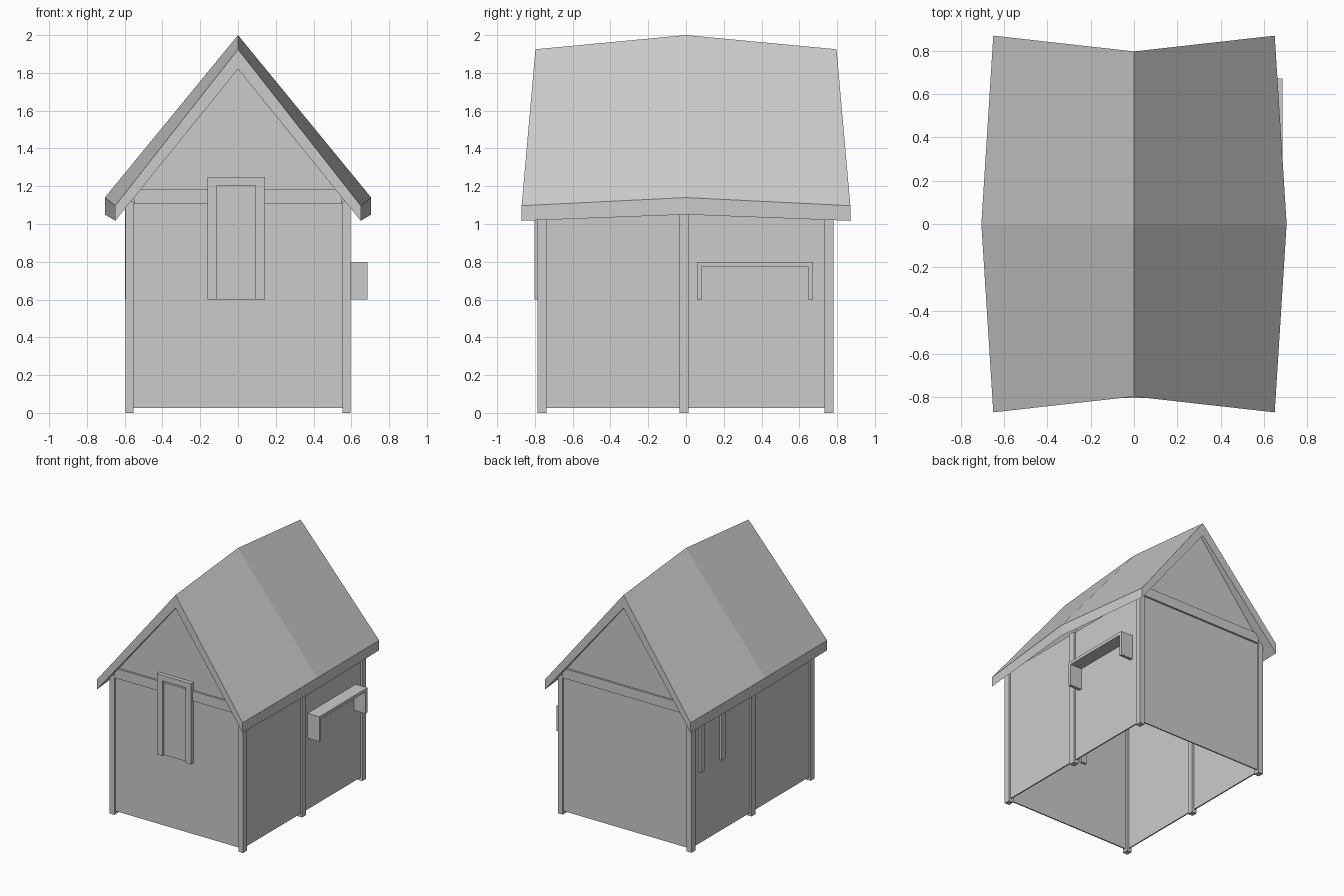
import bpy, bmesh

if "Cube" in bpy.data.objects:
    bpy.data.objects.remove(bpy.data.objects["Cube"])


def mesh_object(name, verts, faces):
    mesh = bpy.data.meshes.new(name)
    mesh.from_pydata(verts, [], faces)
    bm = bmesh.new()
    bm.from_mesh(mesh)
    bmesh.ops.recalc_face_normals(bm, faces=bm.faces)
    bm.to_mesh(mesh)
    bm.free()
    obj = bpy.data.objects.new(name, mesh)
    bpy.context.collection.objects.link(obj)
    return obj


def loft(name, rings):
    """Skin closed rings of equal length and cap both ends."""
    n = len(rings[0])
    faces = [tuple(range(n)), tuple(range((len(rings) - 1) * n, len(rings) * n))]
    for r in range(len(rings) - 1):
        for i in range(n):
            j = (i + 1) % n
            faces.append((r * n + i, r * n + j, (r + 1) * n + j, (r + 1) * n + i))
    return mesh_object(name, [v for ring in rings for v in ring], faces)


def box(name, x0, x1, y0, y1, z0, z1):
    return loft(name, [[(x, y0, z0), (x, y1, z0), (x, y1, z1), (x, y0, z1)] for x in (x0, x1)])


def arch(a0, a1, z0, z1, side, top):
    """Outline of an upside-down U frame."""
    return [(a0, z0), (a0, z1), (a1, z1), (a1, z0), (a1 - side, z0),
            (a1 - side, z1 - top), (a0 + side, z1 - top), (a0 + side, z0)]


# Roof: bowed in length, with flared eaves
def roof_ring(s, ridge, under, ex, etop, ebot):
    ry, ey = 0.797 * s, 0.87 * s
    return [(0, ry, ridge), (ex, ey, etop), (ex, ey, ebot),
            (0, ry, under), (-ex, ey, ebot), (-ex, ey, etop)]


end = (1.925, 1.82, 0.65, 1.097, 1.017)
loft("roof", [roof_ring(-1, *end),
              roof_ring(0, 2.0, 1.895, 0.705, 1.14, 1.05),
              roof_ring(1, *end)])

# Walls, gable ends and cross beams (open underneath)
for s, label in ((-1, "front"), (1, "back")):
    outline = [(-0.58, 0.025), (0.58, 0.025), (0.58, 1.12), (0, 1.85), (-0.58, 1.12)]
    loft(label + "_wall", [[(x, y * s, z) for x, z in outline] for y in (0.76, 0.77)])
    y0, y1 = sorted((0.755 * s, 0.785 * s))
    box(label + "_beam", -0.55, 0.55, y0, y1, 1.105, 1.185)

# Side walls and posts
for s, label in ((-1, "left"), (1, "right")):
    x0, x1 = sorted((0.57 * s, 0.58 * s))
    box(label + "_wall", x0, x1, -0.765, 0.765, 0.025, 1.12)
    x0, x1 = sorted((0.553 * s, 0.596 * s))
    for part, y in (("front", -0.762), ("middle", -0.01), ("back", 0.757)):
        box(f"{label}_{part}_post", x0, x1, y - 0.024, y + 0.024, 0, 1.12)

# Front window frame and panel
loft("front_window_frame", [[(a, y, z) for a, z in arch(-0.162, 0.143, 0.6, 1.25, 0.05, 0.045)]
                            for y in (-0.803, -0.74)])
box("front_window_panel", -0.112, 0.093, -0.782, -0.76, 0.6, 1.205)

# Left window frame, its top tucked under the eave
loft("left_window_frame", [[(x, a, z) for a, z in arch(0.35, 0.66, 0.6, 1.13, 0.05, 0.045)]
                           for x in (-0.597, -0.55)])

# Right awning frame
loft("right_awning", [[(x, a, z) for a, z in arch(0.057, 0.672, 0.6, 0.8, 0.025, 0.025)]
                      for x in (0.572, 0.685)])
